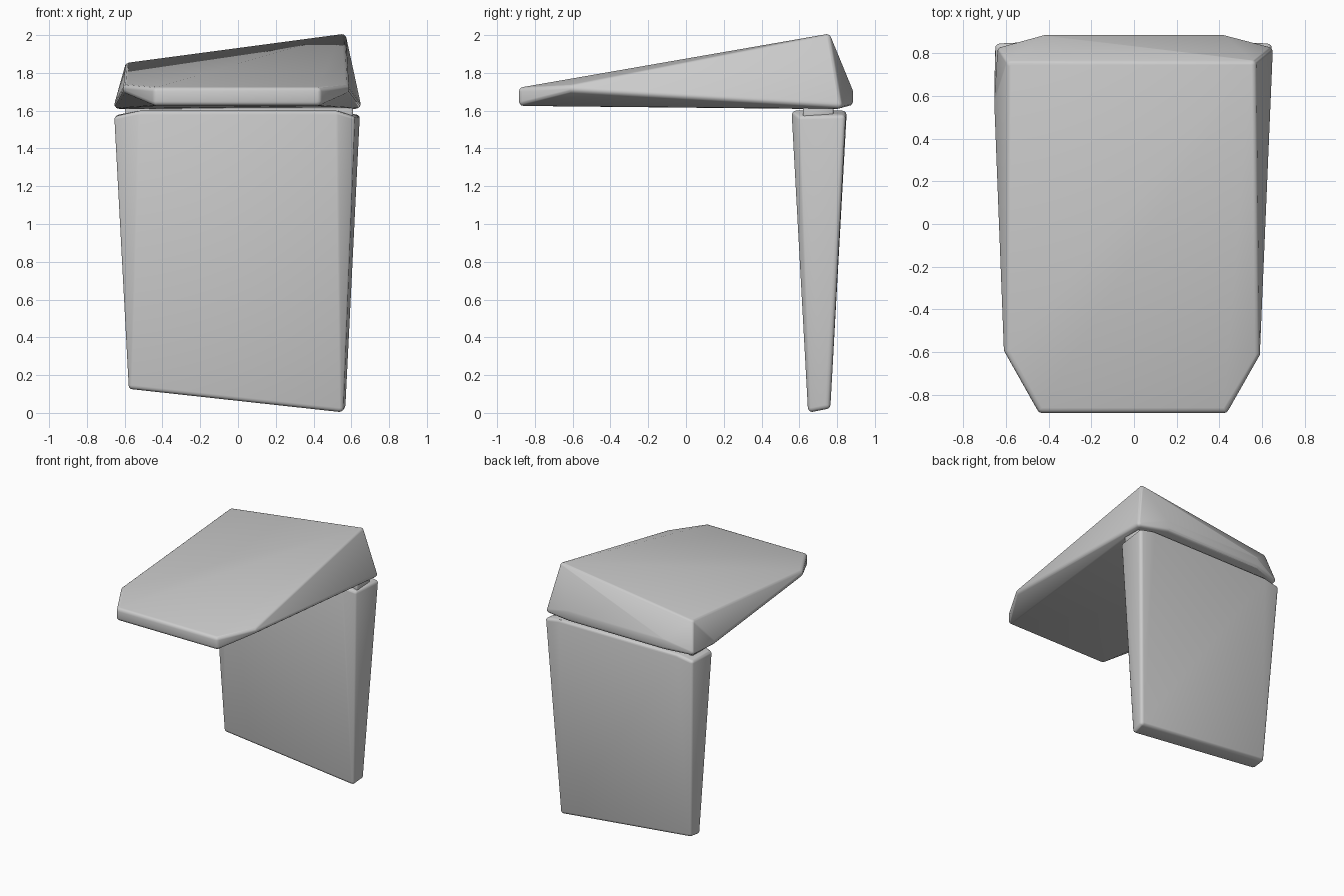
import bpy, bmesh
from mathutils import Vector, Matrix

if "Cube" in bpy.data.objects:
    bpy.data.objects.remove(bpy.data.objects["Cube"])

grey = bpy.data.materials.new("light_grey")
grey.diffuse_color = (0.6, 0.6, 0.6, 1)
grey.use_nodes = True
grey.node_tree.nodes["Principled BSDF"].inputs["Base Color"].default_value = grey.diffuse_color


def rounded_hull(name, corners, r):
    """Convex block with rounded corners; corners are the sharp extents."""
    bm = bmesh.new()
    mid = sum((Vector(c) for c in corners), Vector()) / len(corners)
    for c in corners:
        # pull the ball centre inwards so the surface reaches the corner
        p = Vector(c)
        for i in range(3):
            d = mid[i] - p[i]
            p[i] += max(-r, min(r, d))
        bmesh.ops.create_icosphere(bm, subdivisions=2, radius=r,
                                   matrix=Matrix.Translation(p))
    src = bm.verts[:]
    res = bmesh.ops.convex_hull(bm, input=src)
    hull_faces = {g for g in res["geom"] if isinstance(g, bmesh.types.BMFace)}
    bmesh.ops.delete(bm, geom=[f for f in bm.faces if f not in hull_faces],
                     context='FACES')
    bmesh.ops.delete(bm, geom=[v for v in bm.verts if not v.link_faces],
                     context='VERTS')
    bmesh.ops.recalc_face_normals(bm, faces=bm.faces[:])
    me = bpy.data.meshes.new(name)
    bm.to_mesh(me)
    bm.free()
    me.materials.append(grey)
    ob = bpy.data.objects.new(name, me)
    bpy.context.collection.objects.link(ob)
    bpy.ops.object.select_all(action='DESELECT')
    ob.select_set(True)
    bpy.context.view_layer.objects.active = ob
    bpy.ops.object.shade_smooth_by_angle(angle=0.5)
    return ob


# Sloping top slab: raised rear ridge, clipped front corners, flat underside
rounded_hull("top_slab", [
    (-0.60, 0.77, 1.855), (0.575, 0.77, 2.005),
    (-0.61, -0.61, 1.74), (0.59, -0.63, 1.74),
    (-0.455, -0.885, 1.72), (0.445, -0.885, 1.72),
    (-0.455, -0.885, 1.625), (0.445, -0.885, 1.625),
    (-0.655, 0.60, 1.61), (-0.64, 0.83, 1.61), (0.65, 0.83, 1.61),
    (-0.44, 0.885, 1.70), (0.44, 0.885, 1.70),
    (-0.44, 0.885, 1.625), (0.44, 0.885, 1.625),
], 0.025)

# Tapered rear panel with a slanted lower edge
rounded_hull("rear_panel", [
    (-0.58, 0.645, 0.125), (0.56, 0.645, 0.005),
    (-0.58, 0.765, 0.135), (0.57, 0.765, 0.02),
    (-0.54, 0.56, 1.60), (0.54, 0.56, 1.60),
    (-0.655, 0.60, 1.575), (0.62, 0.59, 1.575),
    (-0.65, 0.845, 1.58), (0.645, 0.845, 1.58),
    (-0.54, 0.85, 1.60), (0.54, 0.85, 1.60),
], 0.022)

# Thin joint between the panel and the slab
rounded_hull("joint_strip", [
    (x, y, z) for x in (-0.60, 0.61) for y in (0.62, 0.78) for z in (1.56, 1.625)
], 0.01)
